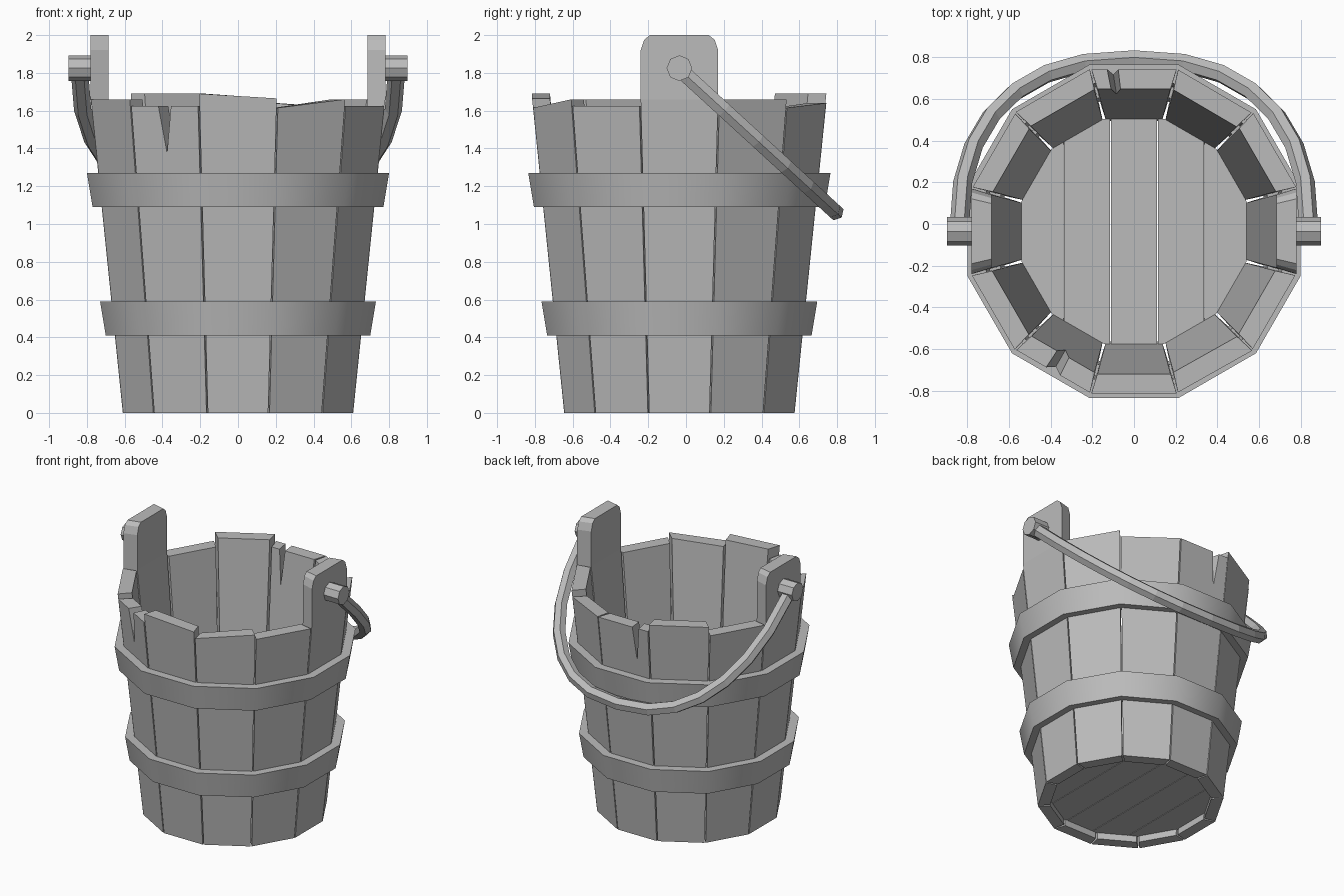
import bpy, bmesh, math
from mathutils import Vector, Matrix

if "Cube" in bpy.data.objects:
    bpy.data.objects.remove(bpy.data.objects["Cube"])

SIDES = 12
TAN = math.tan(math.pi / SIDES)
CENTRE = Vector((0, -0.035, 0))
RIM = 1.66            # height where the tall staves turn vertical

grey = bpy.data.materials.new("plain_grey")
grey.use_nodes = True
grey.diffuse_color = (0.5, 0.5, 0.5, 1)
grey.node_tree.nodes["Principled BSDF"].inputs["Base Color"].default_value = (0.5, 0.5, 0.5, 1)


def finish(bm, name, smooth=False):
    bmesh.ops.recalc_face_normals(bm, faces=bm.faces)
    mesh = bpy.data.meshes.new(name)
    bm.to_mesh(mesh)
    bm.free()
    mesh.materials.append(grey)
    obj = bpy.data.objects.new(name, mesh)
    obj.location = CENTRE
    bpy.context.collection.objects.link(obj)
    if smooth:
        bpy.ops.object.select_all(action='DESELECT')
        obj.select_set(True)
        bpy.context.view_layer.objects.active = obj
        bpy.ops.object.shade_smooth_by_angle(angle=math.radians(40))
    return obj


def outer(z):
    return 0.61 + 0.17 * min(z, RIM) / RIM


def inner(z):
    return 0.53 + 0.155 * min(z, RIM) / RIM


def stave(name, index, outline):
    """Outline is (fraction of half width, height), bent onto the tapered wall."""
    bm = bmesh.new()
    face = bm.faces.new([bm.verts.new((0, u, z)) for u, z in outline])
    if max(z for u, z in outline) > 1.8:
        bmesh.ops.bisect_plane(bm, geom=bm.verts[:] + bm.edges[:] + bm.faces[:],
                               plane_co=(0, 0, RIM), plane_no=(0, 0, 1))
    grown = bmesh.ops.extrude_face_region(bm, geom=bm.faces[:], use_keep_orig=True)
    front = {v for v in grown["geom"] if isinstance(v, bmesh.types.BMVert)}
    for v in bm.verts:
        reach = outer(v.co.z) if v in front else inner(v.co.z)
        gap = 0.004 if v in front else 0.008
        v.co.x = reach
        v.co.y *= reach * TAN - gap
    bm.transform(Matrix.Rotation(index * math.tau / SIDES, 4, 'Z'))
    finish(bm, name)


# Wall staves: top height at each end, with None for the tall handle staves
tops = [None, (1.66, 1.66), (1.615, 1.64), (1.64, 1.64), (1.69, 1.69), (1.625, 1.625),
        None, (1.66, 1.66), (1.625, 1.625), (1.69, 1.665), (1.615, 1.66), (1.625, 1.625)]
# Splits: stave index -> (position, half width, depth)
splits = {3: (0.5, 0.13, 0.25), 8: (0.0, 0.19, 0.25)}

for i, top in enumerate(tops):
    if top is None:
        side = [(1, 1.92), (0.91, 1.975), (0.76, 2.0)]
        shape = [(-1, 0), (1, 0)] + side + [(-u, z) for u, z in reversed(side)]
        stave("left_handle_stave" if i == 0 else "right_handle_stave", i, shape)
        continue
    shape = [(-1, 0), (1, 0), (1, top[1])]
    if i in splits:
        pos, half, depth = splits[i]
        shape += [(pos + half, top[1]), (pos, top[1] - depth), (pos - half, top[0])]
    shape.append((-1, top[0]))
    stave(f"stave_{i}", i, shape)


# Two hoops around the wall
def hoop(name, z0, r0, z1, r1):
    bm = bmesh.new()
    rings = []
    for r, z in [(r0, z0), (r1, z1), (outer(z1) - 0.03, z1), (outer(z0) - 0.03, z0)]:
        corner = r / math.cos(math.pi / SIDES)
        angles = [(k + 0.5) * math.tau / SIDES for k in range(SIDES)]
        rings.append([bm.verts.new((corner * math.cos(a), corner * math.sin(a), z)) for a in angles])
    for a, b in zip(rings, rings[1:] + rings[:1]):
        for k in range(SIDES):
            n = (k + 1) % SIDES
            bm.faces.new((a[k], a[n], b[n], b[k]))
    finish(bm, name, smooth=True)


hoop("lower_hoop", 0.41, 0.70, 0.59, 0.73)
hoop("upper_hoop", 1.09, 0.77, 1.27, 0.80)

# Floor planks, cut from a twelve-sided disc
WIDTH = 0.225
for i in range(-2, 3):
    bm = bmesh.new()
    bmesh.ops.create_circle(bm, cap_ends=True, segments=SIDES,
                            radius=0.54 / math.cos(math.pi / SIDES),
                            matrix=Matrix.Translation((0, 0, 0.05)) @ Matrix.Rotation(math.pi / SIDES, 4, 'Z'))
    for way in (-1, 1):
        edge = (i + way / 2) * WIDTH - way * 0.002
        bmesh.ops.bisect_plane(bm, geom=bm.verts[:] + bm.edges[:] + bm.faces[:],
                               plane_co=(edge, 0, 0), plane_no=(way, 0, 0), clear_outer=True)
    grown = bmesh.ops.extrude_face_region(bm, geom=bm.faces[:], use_keep_orig=True)
    bmesh.ops.translate(bm, vec=(0, 0, 0.06),
                        verts=[v for v in grown["geom"] if isinstance(v, bmesh.types.BMVert)])
    finish(bm, f"floor_plank_{i + 3}")

# Handle pins
for name, way in (("left_pin", 1), ("right_pin", -1)):
    bm = bmesh.new()
    bmesh.ops.create_cone(bm, cap_ends=True, segments=8, radius1=0.068, radius2=0.068, depth=0.13,
                          matrix=Matrix.Translation((way * 0.833, 0, 1.825)) @ Matrix.Rotation(math.pi / 2, 4, 'Y'))
    finish(bm, name)

# Swung-down handle: a squarish half loop swept with a six-sided section
STEPS = 14
normal = Vector((0, 0.755, 0.825)).normalized()
path = []
for k in range(STEPS + 1):
    # half-step spacing leaves a level segment at the lowest point
    a = math.pi * k / STEPS
    c, s = math.cos(a), max(math.sin(a), 0)
    x = 0.84 * math.copysign(abs(c) ** (2 / 2.4), c)
    t = s ** (2 / 2.4)
    path.append(Vector((x, 0.825 * t, 1.82 - 0.755 * t)))
bm = bmesh.new()
rings = []
for k, p in enumerate(path):
    along = (path[min(k + 1, STEPS)] - path[max(k - 1, 0)]).normalized()
    across = along.cross(normal).normalized()
    rings.append([bm.verts.new(p + 0.046 * (math.cos(j * math.tau / 6) * across
                                            + math.sin(j * math.tau / 6) * normal)) for j in range(6)])
for a, b in zip(rings, rings[1:]):
    for j in range(6):
        n = (j + 1) % 6
        bm.faces.new((a[j], a[n], b[n], b[j]))
bm.faces.new(rings[0])
bm.faces.new(rings[-1])
finish(bm, "handle")
